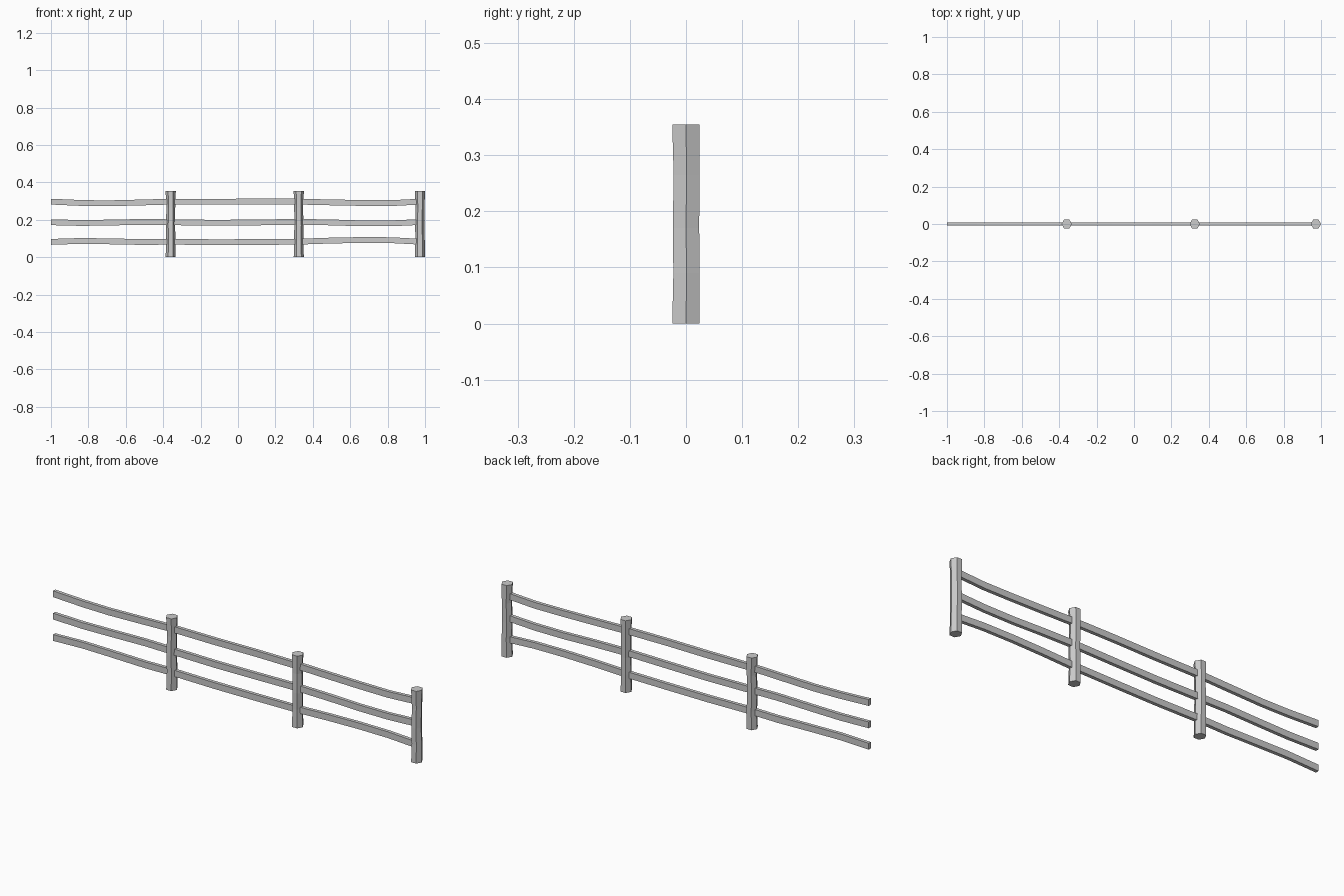
import bpy, bmesh, math

if "Cube" in bpy.data.objects:
    bpy.data.objects.remove(bpy.data.objects["Cube"])


def skin_rings(name, rings):
    """Join successive rings of points into a closed, flat-shaded solid."""
    bm = bmesh.new()
    loops = [[bm.verts.new(p) for p in ring] for ring in rings]
    n = len(loops[0])
    for a, b in zip(loops, loops[1:]):
        for i in range(n):
            j = (i + 1) % n
            bm.faces.new((a[i], a[j], b[j], b[i]))
    bm.faces.new(loops[0])
    bm.faces.new(loops[-1])
    bmesh.ops.recalc_face_normals(bm, faces=bm.faces)
    mesh = bpy.data.meshes.new(name)
    bm.to_mesh(mesh)
    bm.free()
    obj = bpy.data.objects.new(name, mesh)
    bpy.context.collection.objects.link(obj)


# Hexagonal hewn posts: height, x radius, y half width, x shift, y shift
POST = [(0.0, 0.027, 0.0245, 0.0, 0.0), (0.09, 0.025, 0.0235, 0.001, 0.001),
        (0.17, 0.0245, 0.0235, -0.001, 0.0), (0.265, 0.0235, 0.023, 0.001, 0.001),
        (0.355, 0.0275, 0.0245, 0.0, 0.0)]


def post(name, x, flip):
    rings = []
    for z, rx, hy, dx, dy in POST:
        ring = []
        for k in range(6):
            a = math.radians(60 * k)
            ring.append((x + flip * dx + rx * math.cos(a),
                         dy + hy / math.sin(math.pi / 3) * math.sin(a), z))
        rings.append(ring)
    skin_rings(name, rings)


for i, (x, flip) in enumerate([(-0.36, 1), (0.325, -1), (0.9725, 1)]):
    post(f"post_{i + 1}", x, flip)

# Wavy rectangular rails: centre heights at shared stations along x
STATIONS = [-1.0, -0.84, -0.7, -0.5, -0.36, -0.12, 0.1, 0.325, 0.5, 0.66, 0.82, 0.97]
RAILS = {
    "bottom_rail": [0.082, 0.087, 0.085, 0.081, 0.083, 0.080, 0.081, 0.083, 0.089, 0.092, 0.091, 0.083],
    "middle_rail": [0.187, 0.183, 0.185, 0.189, 0.187, 0.184, 0.186, 0.189, 0.186, 0.181, 0.181, 0.188],
    "top_rail": [0.297, 0.290, 0.288, 0.293, 0.297, 0.296, 0.298, 0.297, 0.293, 0.290, 0.289, 0.297],
}
HALF_Y, HALF_Z = 0.0085, 0.0155
for name, heights in RAILS.items():
    skin_rings(name, [[(x, sy * HALF_Y, z + sz * HALF_Z)
                       for sy, sz in ((-1, -1), (1, -1), (1, 1), (-1, 1))]
                      for x, z in zip(STATIONS, heights)])
